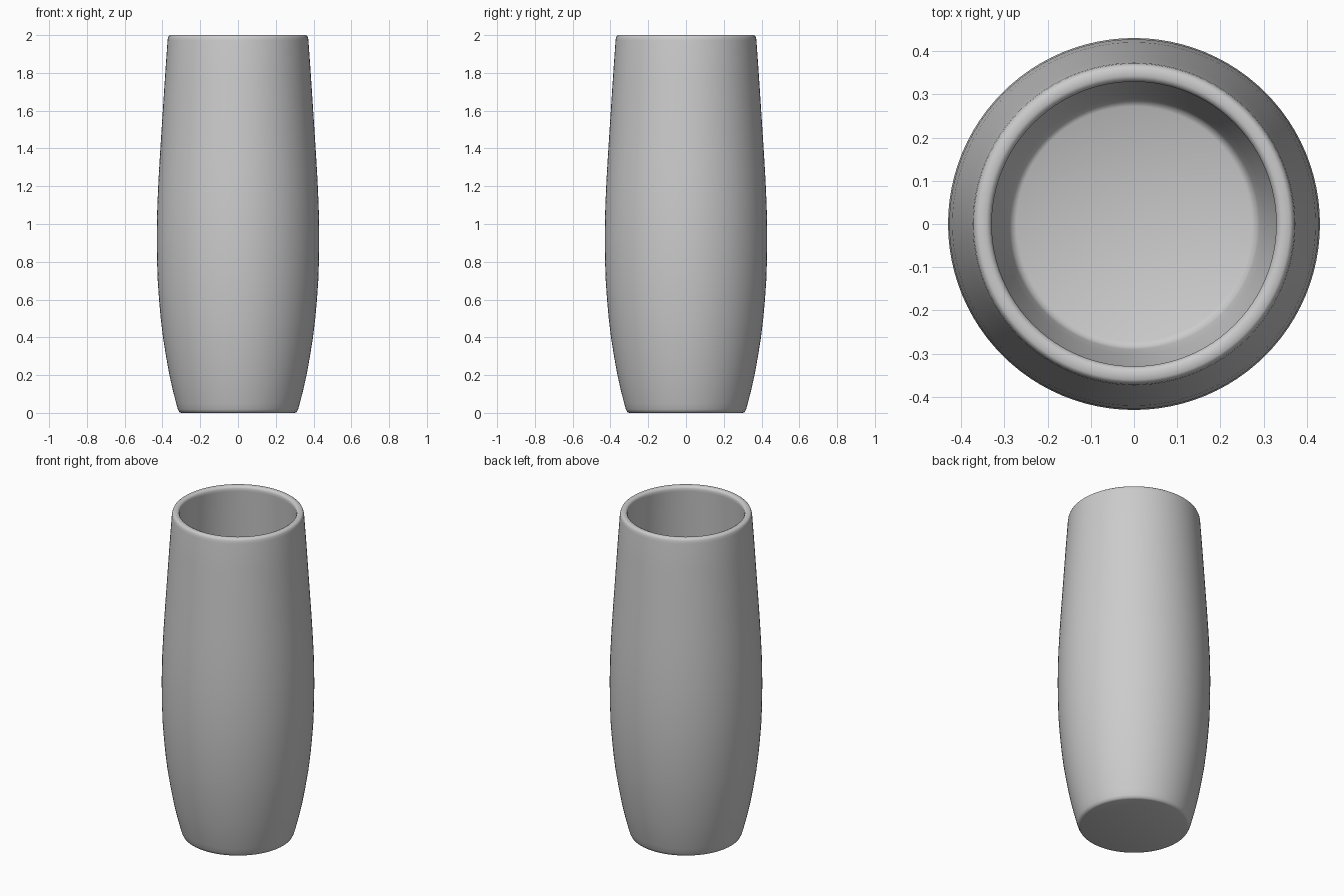
import bpy, bmesh, math

if "Cube" in bpy.data.objects:
    bpy.data.objects.remove(bpy.data.objects["Cube"])

SEGMENTS = 96

# Outer wall, foot to just below the lip (radius, height)
outer = [(0.300, 0.0), (0.311, 0.004), (0.318, 0.018), (0.327, 0.05), (0.345, 0.12),
         (0.363, 0.2), (0.381, 0.3), (0.397, 0.4), (0.409, 0.5), (0.418, 0.6),
         (0.425, 0.7), (0.429, 0.82), (0.430, 0.95), (0.427, 1.1), (0.420, 1.25),
         (0.411, 1.4), (0.398, 1.6), (0.385, 1.8), (0.373, 1.97)]
# Rounded lip
lip = [(0.371, 1.985), (0.367, 1.995), (0.360, 2.0), (0.342, 2.0),
       (0.334, 1.996), (0.329, 1.986)]
# Inner wall follows the outer wall down to a rounded floor
inner = [(r - 0.043, z) for r, z in reversed(outer) if z >= 0.1]
floor = [(0.290, 0.065), (0.284, 0.05), (0.272, 0.043)]
profile = [(0, 0)] + outer + lip + inner + floor + [(0, 0.043)]

# Turn the profile around the z axis
bm = bmesh.new()
verts = [bm.verts.new((r, 0, z)) for r, z in profile]
edges = [bm.edges.new(pair) for pair in zip(verts, verts[1:])]
bmesh.ops.spin(bm, geom=verts + edges, cent=(0, 0, 0), axis=(0, 0, 1),
               angle=math.tau, steps=SEGMENTS, use_duplicate=False)
bmesh.ops.remove_doubles(bm, verts=bm.verts, dist=1e-5)
bmesh.ops.recalc_face_normals(bm, faces=bm.faces)

mesh = bpy.data.meshes.new("vase")
bm.to_mesh(mesh)
bm.free()
vase = bpy.data.objects.new("vase", mesh)
bpy.context.collection.objects.link(vase)

# Smooth shading
bpy.context.view_layer.objects.active = vase
vase.select_set(True)
bpy.ops.object.shade_smooth_by_angle(angle=math.radians(60))
